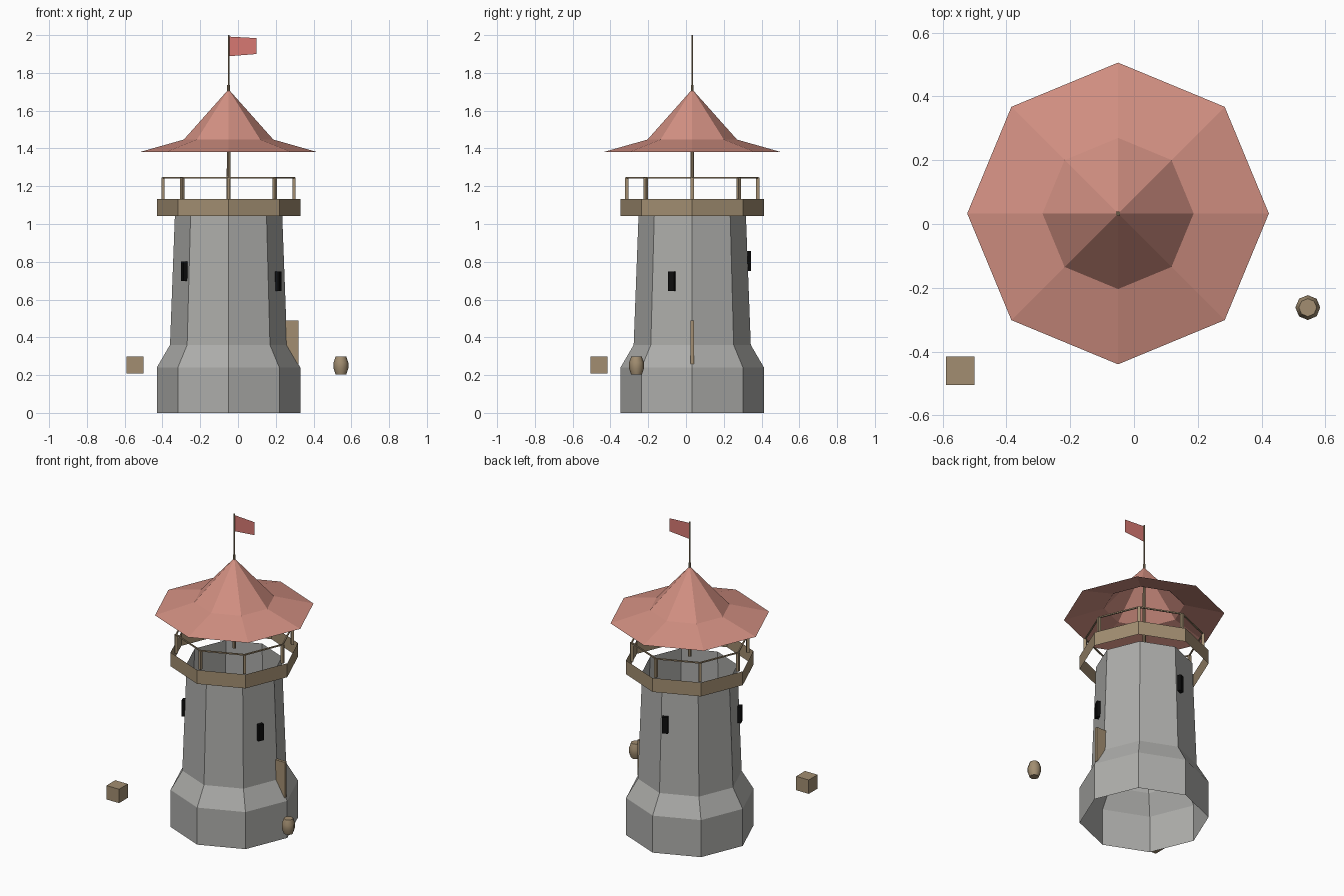
import bpy, bmesh, math
from mathutils import Vector, Matrix

if "Cube" in bpy.data.objects:
    bpy.data.objects.remove(bpy.data.objects["Cube"], do_unlink=True)

CENTRE = Vector((-0.05, 0.033, 0))


def material(name, r, g, b):
    m = bpy.data.materials.new(name)
    m.use_nodes = True
    m.diffuse_color = (r, g, b, 1)
    m.node_tree.nodes["Principled BSDF"].inputs["Base Color"].default_value = (r, g, b, 1)
    return m


stone = material("grey_stone", 0.42, 0.42, 0.405)
wood = material("brown_wood", 0.36, 0.27, 0.165)
tile = material("pink_roof", 0.65, 0.28, 0.225)
cloth = material("red_cloth", 0.68, 0.19, 0.17)
black = material("black_opening", 0.004, 0.004, 0.004)


def finish(name, bm, mat, smooth=False):
    mesh = bpy.data.meshes.new(name)
    bm.to_mesh(mesh)
    bm.free()
    for p in mesh.polygons:
        p.use_smooth = smooth
    mesh.materials.append(mat)
    ob = bpy.data.objects.new(name, mesh)
    bpy.context.collection.objects.link(ob)
    return ob


def ring_point(radius, angle, z):
    return Vector((radius * math.cos(angle), radius * math.sin(angle), z))


def lathe(name, profile, mat, centre=CENTRE, sides=8, caps=False, smooth=False):
    """Turn a (radius, height) profile into a shell with a few flat sides."""
    bm = bmesh.new()
    rings = [[bm.verts.new(centre + ring_point(r, math.tau * i / sides, z))
              for i in range(sides)] for r, z in profile]
    for low, high in zip(rings, rings[1:]):
        for i in range(sides):
            j = (i + 1) % sides
            bm.faces.new((low[i], low[j], high[j], high[i]))
    if caps:
        bm.faces.new(rings[0][::-1])
        bm.faces.new(rings[-1])
    bmesh.ops.remove_doubles(bm, verts=bm.verts, dist=0.0001)
    return finish(name, bm, mat, smooth)


def add_box(bm, centre, size, turn=0.0):
    matrix = (Matrix.Translation(centre) @ Matrix.Rotation(turn, 4, "Z")
              @ Matrix.Diagonal((*size, 1)))
    bmesh.ops.create_cube(bm, size=1, matrix=matrix)


def box(name, centre, size, mat, turn=0.0):
    bm = bmesh.new()
    add_box(bm, Vector(centre), size, turn)
    return finish(name, bm, mat)


# Hollow stone tower with a flared foot
lathe("tower_wall", [(0.38, 0), (0.38, 0.24), (0.31, 0.36), (0.284, 1.05)], stone)

# Open balcony band
lathe("balcony_band", [(0.38, 1.042), (0.38, 1.132)], wood)

# Balcony posts and the rails between them
posts, rails = bmesh.new(), bmesh.new()
RAIL_R = 0.347
for i in range(8):
    a = math.tau * i / 8
    add_box(posts, CENTRE + ring_point(RAIL_R, a, 1.185), (0.017, 0.017, 0.12), a)
    mid = a + math.pi / 8
    add_box(rails, CENTRE + ring_point(RAIL_R * math.cos(math.pi / 8), mid, 1.245),
            (0.008, 2 * RAIL_R * math.sin(math.pi / 8), 0.008), mid)
finish("balcony_posts", posts, wood)
finish("balcony_rails", rails, wood)

# Roof with a wide, shallow brim
lathe("roof", [(0.473, 1.38), (0.237, 1.447), (0, 1.713)], tile)

# Centre mast and thin flag pole
lathe("roof_mast", [(0.0105, 1.13), (0.007, 1.735)], wood, caps=True)
lathe("flag_pole", [(0.004, 1.72), (0.004, 2.0)], wood, caps=True)

# Flag, slightly narrower at the free end
bm = bmesh.new()
bm.faces.new([bm.verts.new((x, CENTRE.y, z)) for x, z in
              ((-0.048, 1.888), (0.097, 1.9), (0.097, 1.984), (-0.048, 1.992))])
finish("flag", bm, cloth)

# Window slits: wall direction in degrees, sideways shift, height
for name, degrees, shift, z in (("window_left", -22.5, 0.0, 0.697),
                                ("window_right", -157.5, 0.073, 0.75),
                                ("window_back", 112.5, -0.084, 0.805)):
    a = math.radians(degrees)
    side = Vector((-math.sin(a), math.cos(a), 0))
    spot = CENTRE + ring_point(0.285, a, z) + side * shift
    box(name, spot, (0.022, 0.035, 0.105), black, a)

# Door leaf standing out from the wall
box("door", (0.255, CENTRE.y, 0.375), (0.13, 0.018, 0.23), wood)

# Crate and barrel beside the tower
box("crate", (-0.545, -0.46, 0.254), (0.09, 0.09, 0.09), wood)
lathe("barrel", [(0.028, 0.202), (0.039, 0.235), (0.039, 0.267), (0.028, 0.298)], wood,
      centre=Vector((0.545, -0.262, 0)), caps=True, smooth=True)
for p in bpy.data.objects["barrel"].data.polygons:
    p.use_smooth = abs(p.normal.z) < 0.9
